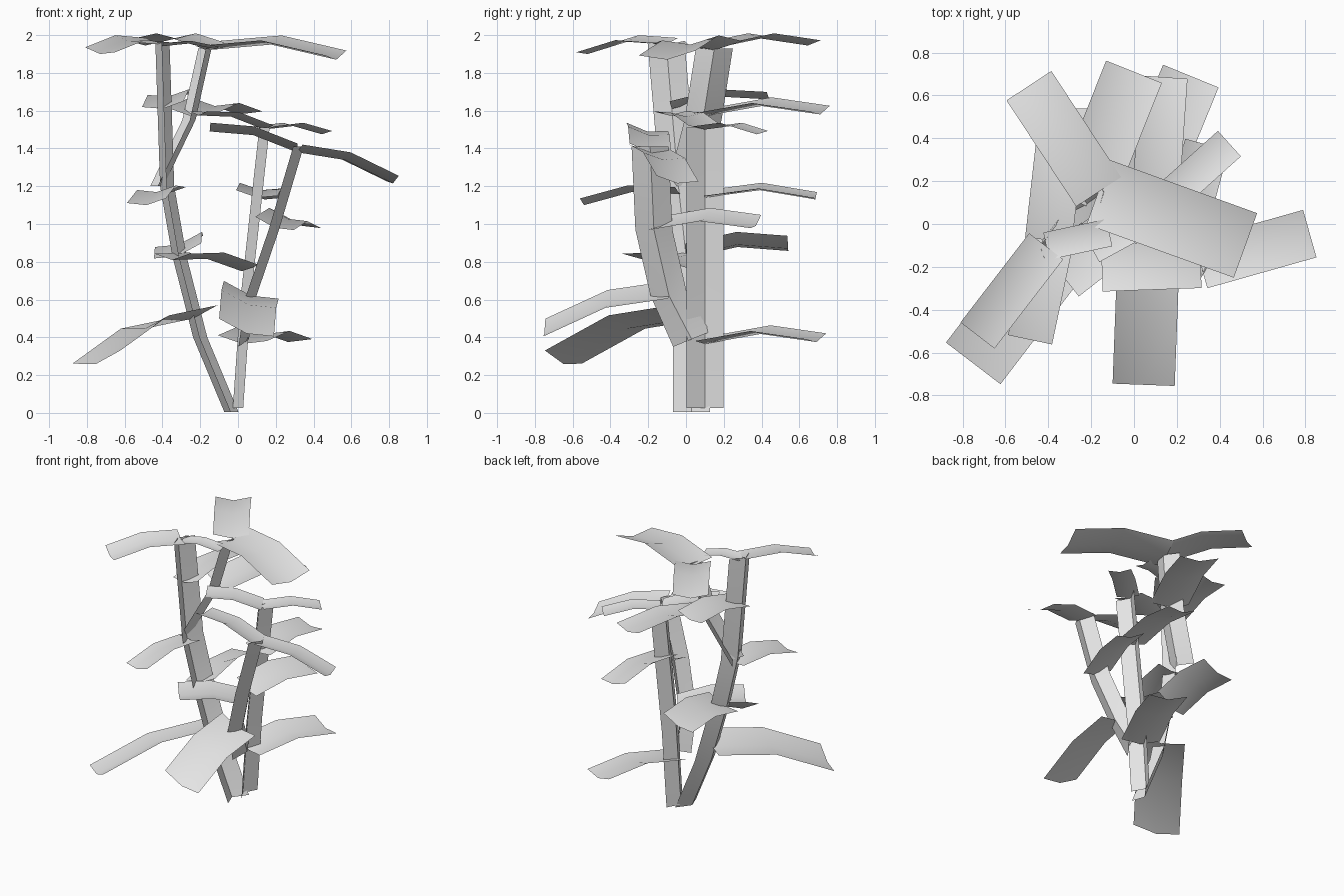
import bpy
import bmesh
from mathutils import Vector

if "Cube" in bpy.data.objects:
    bpy.data.objects.remove(bpy.data.objects["Cube"])

grey = bpy.data.materials.new("plain grey")
grey.diffuse_color = (0.8, 0.8, 0.8, 1)
grey.use_nodes = True
grey.node_tree.nodes["Principled BSDF"].inputs["Base Color"].default_value = grey.diffuse_color
UP = Vector((0, 0, 1))


def strip(name, rows):
    """Folded sheet: each row is left edge, mid rib, right edge."""
    bm = bmesh.new()
    grid = [[bm.verts.new(p) for p in row] for row in rows]
    for a, b in zip(grid, grid[1:]):
        for i in range(2):
            bm.faces.new((a[i], a[i + 1], b[i + 1], b[i]))
    mesh = bpy.data.meshes.new(name)
    bm.to_mesh(mesh)
    bm.free()
    mesh.materials.append(grey)
    obj = bpy.data.objects.new(name, mesh)
    bpy.context.collection.objects.link(obj)
    bpy.context.view_layer.objects.active = obj
    obj.select_set(True)
    bpy.ops.object.shade_smooth_by_angle()
    obj.select_set(False)


def stem(name, path, fold, skew=0.0, slope=0.0):
    """Stem sheet, broad along y, its rib pushed along x by fold."""
    path = [Vector(p) for p in path]
    rows = []
    for i, p in enumerate(path):
        s = 0 if i else slope
        rows.append((p + Vector((-fold / 2 - skew, -0.098, -s)),
                     p + Vector((fold / 2, 0, 0)),
                     p + Vector((-fold / 2 + skew, 0.098, s))))
    strip(name, rows)
    return path


def at(path, z):
    """Point on a stem at height z."""
    for a, b in zip(path, path[1:]):
        if z <= b.z:
            return a.lerp(b, (z - a.z) / (b.z - a.z))
    return path[-1].copy()


def leaf(name, base, tip, width, roll=0.0):
    """Arched leaf with raised rims; roll lifts the left rim over the right."""
    base, tip = Vector(base), Vector(tip)
    d = tip - base
    side = UP.cross(d).normalized() * width / 2
    rim = 0.11 * width
    mid = (base + tip) / 2 + UP * 0.075 * d.length
    strip(name, [(p + side + UP * (rim + roll), p, p - side + UP * (rim - roll))
                 for p in (base, mid, tip)])


# Stems
left = stem("left_stem", [(-0.045, 0.03, 0.005), (-0.21, 0.03, 0.4), (-0.32, 0, 0.83),
                          (-0.385, -0.04, 1.2), (-0.41, -0.105, 1.96)], -0.055, 0.02)
middle = stem("middle_stem", [(0, 0.1, 0.025), (0.04, 0.1, 0.6), (0.14, 0.1, 1.51)], -0.055)
right = stem("right_stem", [(0.03, 0.03, 0.39), (0.07, -0.09, 0.62), (0.19, -0.17, 0.97),
                            (0.32, -0.19, 1.41)], 0.055, 0, 0.04)
branch = stem("upper_branch", [(-0.42, 0, 1.2), (-0.25, 0.09, 1.55), (-0.165, 0.15, 1.93)],
              0.05, -0.02)

# Leaves on the upper branch
leaf("top_right_leaf", at(branch, 1.92), (0.52, -0.1, 1.87), 0.32, 0.013)
leaf("top_back_leaf", at(branch, 1.93), (-0.49, 0.645, 1.945), 0.25)
leaf("upper_back_leaf", at(branch, 1.57), (0, 0.71, 1.58), 0.28, 0.015)

# Leaves on the left stem
leaf("top_left_leaf", at(left, 1.95), (-0.73, -0.52, 1.9), 0.2, -0.013)
leaf("top_small_leaf", at(left, 1.94), (-0.115, -0.04, 1.925), 0.13)
leaf("upper_left_leaf", at(left, 1.61), (-0.34, 0.44, 1.66), 0.22, -0.015)
leaf("mid_left_leaf", at(left, 1.16), (-0.485, -0.54, 1.1), 0.21, 0.012)
leaf("left_back_leaf", at(left, 0.83), (-0.31, 0.54, 0.87), 0.25, -0.04)
leaf("inner_leaf", (-0.35, -0.22, 0.81), (0.02, 0.07, 0.75), 0.3)
leaf("low_left_leaf", at(left, 0.5), (-0.75, -0.65, 0.26), 0.32, 0.035)

# Leaves on the middle stem
leaf("middle_tip_leaf", at(middle, 1.5), (0.445, 0.375, 1.475), 0.16)
leaf("middle_side_leaf", at(middle, 1.5), (-0.21, -0.09, 1.575), 0.2)
leaf("mid_back_leaf", at(middle, 1.14), (0.14, 0.685, 1.13), 0.22, 0.015)
leaf("low_back_leaf", at(middle, 0.365), (0.265, 0.69, 0.375), 0.28, 0.015)

# Leaves on the right stem
leaf("right_leaf", at(right, 1.38), (0.82, -0.045, 1.215), 0.23, -0.015)
leaf("front_leaf", at(right, 1.38), (-0.15, -0.205, 1.49), 0.22, 0.022)
leaf("mid_right_leaf", at(right, 0.98), (0.34, 0.37, 0.99), 0.21, 0.035)
leaf("low_front_leaf", at(right, 0.62), (0.045, -0.75, 0.42), 0.29, -0.047)
